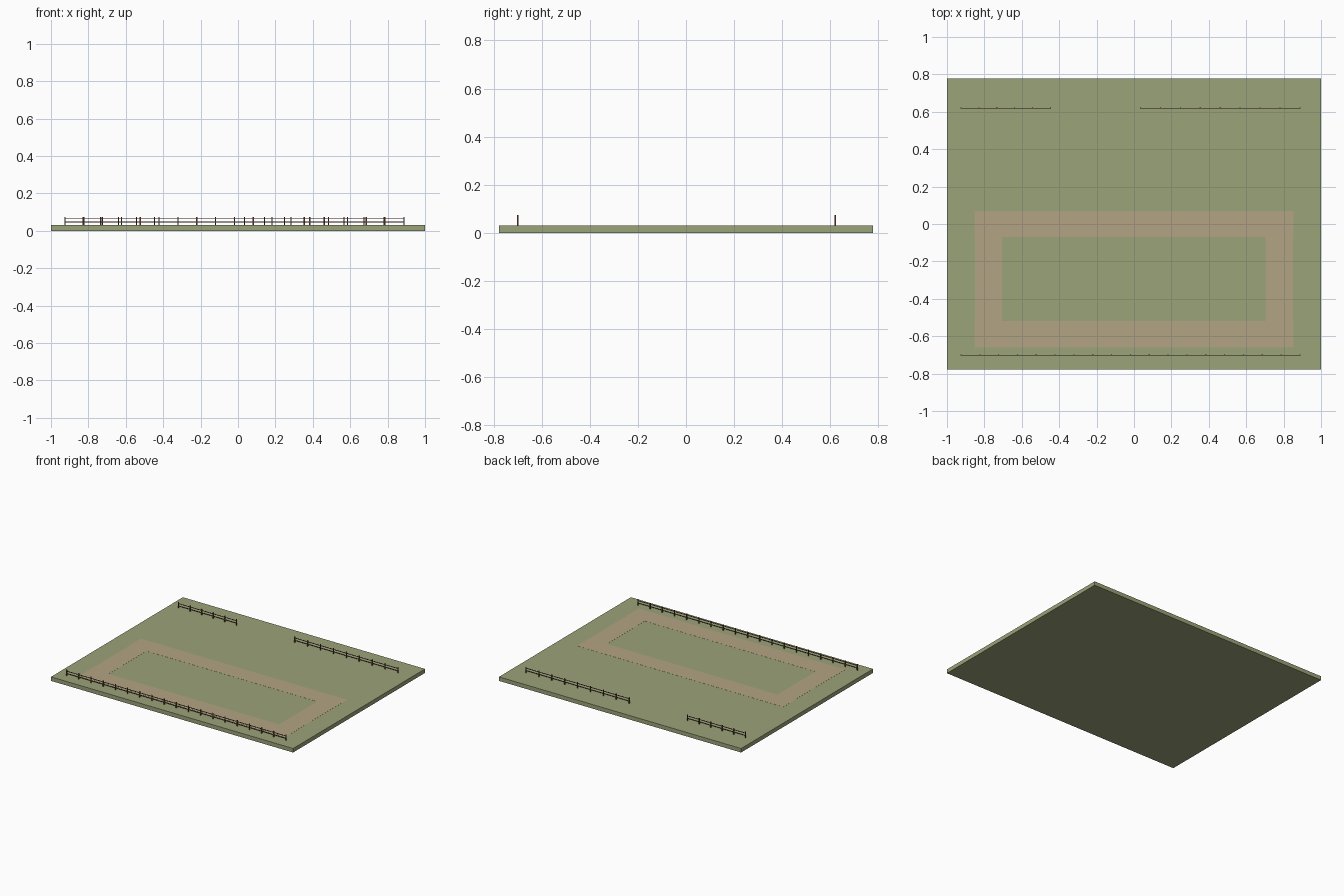
import bpy

if "Cube" in bpy.data.objects:
    bpy.data.objects.remove(bpy.data.objects["Cube"], do_unlink=True)


def material(name, color):
    m = bpy.data.materials.new(name)
    m.use_nodes = True
    m.diffuse_color = (*color, 1)
    m.node_tree.nodes["Principled BSDF"].inputs["Base Color"].default_value = (*color, 1)
    return m


grass = material("grass green", (0.33, 0.366, 0.19))
dirt = material("dirt tan", (0.45, 0.37, 0.23))
wood = material("dark wood", (0.13, 0.055, 0.03))


def box(name, x, y, z, mat):
    """Box spanning the (min, max) pair given on each axis."""
    corners = [(a, b, c) for a in x for b in y for c in z]
    faces = [(0, 1, 3, 2), (4, 6, 7, 5), (0, 4, 5, 1),
             (2, 3, 7, 6), (0, 2, 6, 4), (1, 5, 7, 3)]
    mesh = bpy.data.meshes.new(name)
    mesh.from_pydata(corners, [], faces)
    mesh.materials.append(mat)
    obj = bpy.data.objects.new(name, mesh)
    bpy.context.collection.objects.link(obj)
    return obj


GROUND = 0.03

# Grass slab
box("ground_slab", (-1, 1), (-0.778, 0.778), (0, GROUND), grass)

# Rectangular dirt track, four butted strips almost flush with the grass
track_z = (GROUND - 0.002, GROUND + 0.0006)
box("track_back", (-0.853, 0.853), (-0.07, 0.07), track_z, dirt)
box("track_front", (-0.853, 0.853), (-0.66, -0.518), track_z, dirt)
box("track_right", (-0.85, -0.707), (-0.518, -0.07), track_z, dirt)
box("track_left", (0.703, 0.85), (-0.518, -0.07), track_z, dirt)


def fence(name, x0, x1, y, count):
    """Evenly spaced posts with two thin rails set toward their front."""
    half = 0.003
    for i in range(count):
        x = x0 + (x1 - x0) * i / (count - 1)
        box(f"{name}_post_{i + 1}", (x - half, x + half),
            (y - half, y + half), (GROUND, 0.074), wood)
    for label, z in (("lower", 0.047), ("upper", 0.064)):
        box(f"{name}_{label}_rail", (x0, x1), (y - half, y),
            (z - 0.002, z + 0.002), wood)


# Fences
fence("front_fence", -0.925, 0.887, -0.70, 19)
fence("back_right_fence", -0.925, -0.447, 0.62, 6)
fence("back_left_fence", 0.035, 0.887, 0.62, 9)
